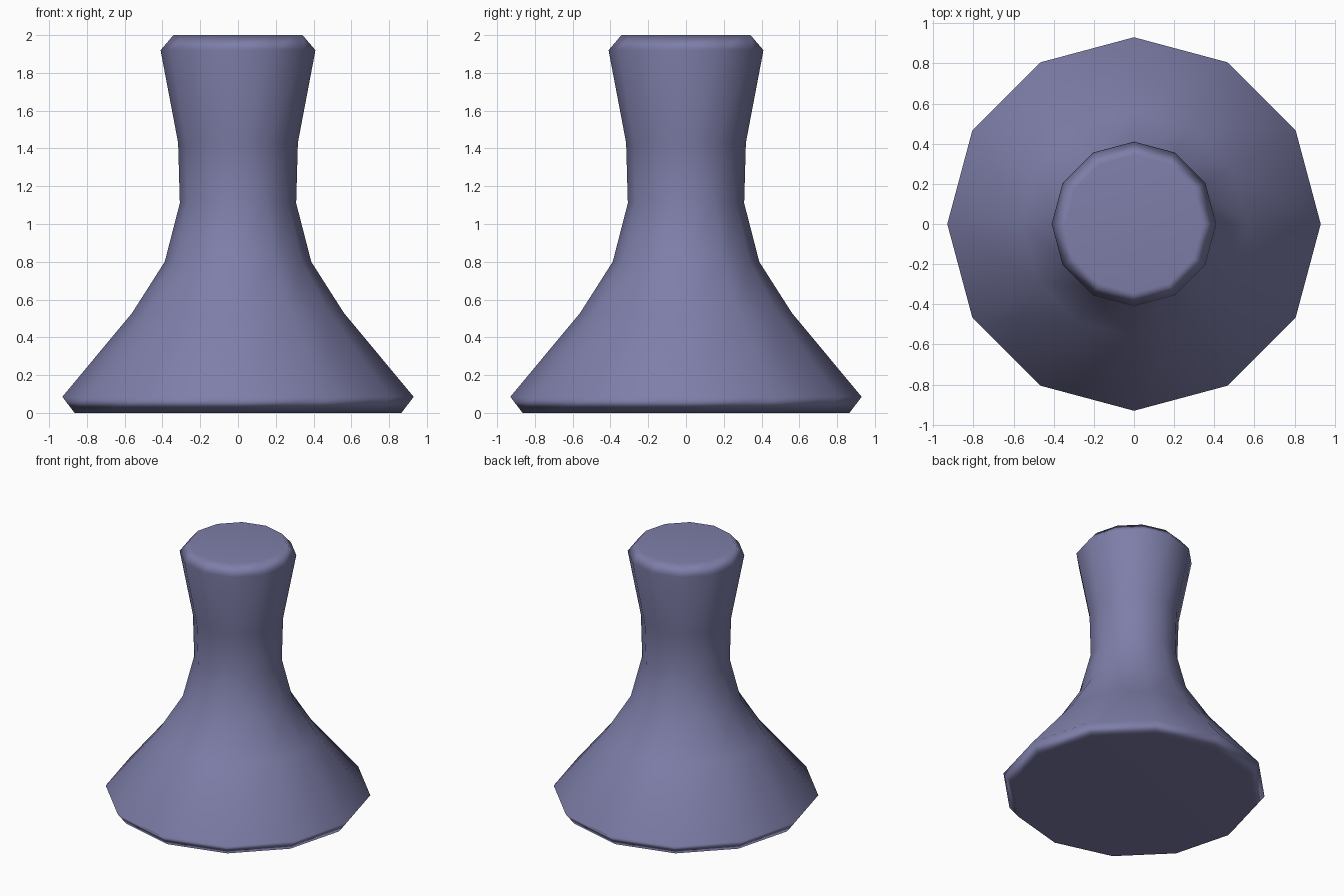
import bpy, bmesh, math

if "Cube" in bpy.data.objects:
    bpy.data.objects.remove(bpy.data.objects["Cube"])

SIDES = 12
# Radius, height from foot to top
PROFILE = [(0.865, 0.0), (0.93, 0.085), (0.56, 0.53), (0.388, 0.80),
           (0.308, 1.11), (0.317, 1.43), (0.41, 1.92), (0.342, 2.0)]

# Flared pedestal: stacked rings bridged together, capped at both ends
bm = bmesh.new()
rings = [[bm.verts.new((r * math.cos(2 * math.pi * i / SIDES),
                        r * math.sin(2 * math.pi * i / SIDES), z))
          for i in range(SIDES)] for r, z in PROFILE]
for low, high in zip(rings, rings[1:]):
    for i in range(SIDES):
        j = (i + 1) % SIDES
        bm.faces.new((low[i], low[j], high[j], high[i]))
bm.faces.new(rings[0][::-1])
bm.faces.new(rings[-1])
for f in bm.faces:
    f.smooth = True
mesh = bpy.data.meshes.new("flared_pedestal")
bm.to_mesh(mesh)
bm.free()

# Single slate violet colour
mat = bpy.data.materials.new("slate violet")
mat.diffuse_color = (0.21, 0.21, 0.40, 1)
mat.use_nodes = True
mat.node_tree.nodes["Principled BSDF"].inputs["Base Color"].default_value = mat.diffuse_color
mesh.materials.append(mat)

obj = bpy.data.objects.new("flared_pedestal", mesh)
bpy.context.collection.objects.link(obj)

# Keep the end caps flat while the rims stay soft
mod = obj.modifiers.new("soft rims", 'WEIGHTED_NORMAL')
mod.weight = 50
